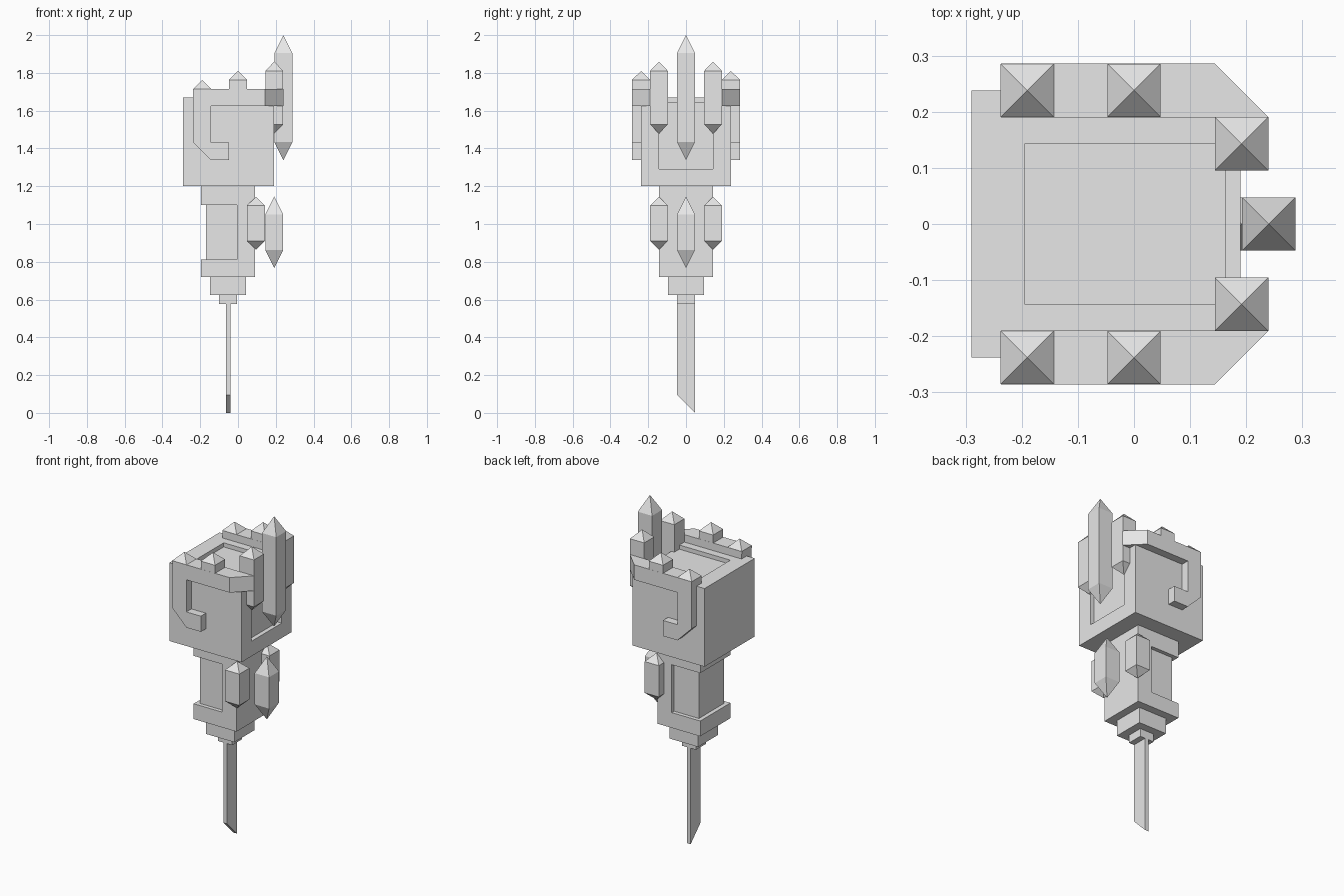
import bpy
import bmesh
from mathutils import Vector

cube = bpy.data.objects.get("Cube")
if cube:
    bpy.data.objects.remove(cube, do_unlink=True)

stone = bpy.data.materials.new("plain grey")
stone.use_nodes = True
GREY = (0.8, 0.8, 0.8, 1.0)
stone.diffuse_color = GREY
stone.node_tree.nodes["Principled BSDF"].inputs["Base Color"].default_value = GREY


def finish(name, bm):
    bmesh.ops.recalc_face_normals(bm, faces=bm.faces[:])
    mesh = bpy.data.meshes.new(name)
    bm.to_mesh(mesh)
    bm.free()
    mesh.materials.append(stone)
    obj = bpy.data.objects.new(name, mesh)
    bpy.context.collection.objects.link(obj)
    return obj


def box(name, x, y, z):
    """Box from three (low, high) ranges."""
    bm = bmesh.new()
    bmesh.ops.create_cube(bm, size=1)
    for v in bm.verts:
        v.co = [r[0] if c < 0 else r[1] for c, r in zip(v.co, (x, y, z))]
    return finish(name, bm)


def prism(points, offset):
    """Bmesh of a flat outline swept along an offset."""
    bm = bmesh.new()
    face = bm.faces.new([bm.verts.new(p) for p in points])
    swept = bmesh.ops.extrude_face_region(bm, geom=[face])
    verts = [g for g in swept["geom"] if isinstance(g, bmesh.types.BMVert)]
    bmesh.ops.translate(bm, vec=offset, verts=verts)
    return bm


def carve(obj, cutters):
    for cutter in cutters:
        mod = obj.modifiers.new("recess", "BOOLEAN")
        mod.operation = "DIFFERENCE"
        mod.solver = "EXACT"
        mod.object = cutter
        bpy.context.view_layer.objects.active = obj
        bpy.ops.object.modifier_apply(modifier=mod.name)
        bpy.data.objects.remove(cutter, do_unlink=True)


def crystal(name, x, y, bottom, top, tip, tail=0.0, r=0.0475):
    """Square column with a pointed top and, if tail is set, a pointed foot."""
    bm = bmesh.new()
    corners = [(-r, -r), (r, -r), (r, r), (-r, r)]
    low, high = [[bm.verts.new((x + a, y + b, z)) for a, b in corners]
                 for z in (bottom, top)]
    peak = bm.verts.new((x, y, top + tip))
    foot = bm.verts.new((x, y, bottom - tail)) if tail else None
    if not foot:
        bm.faces.new(low)
    for i in range(4):
        j = (i + 1) % 4
        bm.faces.new((low[i], low[j], high[j], high[i]))
        bm.faces.new((high[i], high[j], peak))
        if foot:
            bm.faces.new((low[j], low[i], foot))
    return finish(name, bm)


# Head block with a shallow recess running over the top and down the +x face
head = box("head_block", (-0.29, 0.19), (-0.238, 0.238), (1.2, 1.67))
carve(head, [
    box("top_cutter", (-0.195, 0.3), (-0.143, 0.143), (1.645, 1.8)),
    box("side_cutter", (0.164, 0.3), (-0.143, 0.143), (1.29, 1.8)),
])

# Handle with a recess wrapped around three sides
handle = box("handle", (-0.195, 0.09), (-0.143, 0.143), (0.72, 1.2))
SPAN = (0.812, 1.1)
carve(handle, [
    box("back_cutter", (-0.4, -0.17), (-0.3, 0.3), SPAN),
    box("right_cutter", (-0.4, -0.005), (-0.3, -0.12), SPAN),
    box("left_cutter", (-0.4, -0.005), (0.12, 0.3), SPAN),
])

# Stepped collars under the handle
box("upper_collar", (-0.147, 0.042), (-0.095, 0.095), (0.625, 0.72))
box("lower_collar", (-0.1, -0.005), (-0.0475, 0.0475), (0.577, 0.625))

# Thin blade with a slanted tip
BLADE = [(-0.0475, 0.095), (0.0475, 0), (0.0475, 0.577), (-0.0475, 0.577)]
finish("blade", prism([(-0.064, y, z) for y, z in BLADE], (0.024, 0, 0)))

# Hooked side bands, mitred at the +x corner
HOOK = [(-0.237, 1.715), (-0.237, 1.432), (-0.143, 1.338), (-0.047, 1.338),
        (-0.047, 1.432), (-0.143, 1.432), (-0.143, 1.625), (0.24, 1.625),
        (0.24, 1.715)]
for side, s in (("left", 1), ("right", -1)):
    bm = prism([(x, s * 0.19, z) for x, z in HOOK], (0, s * 0.096, 0))
    cut = bmesh.ops.bisect_plane(
        bm, geom=bm.verts[:] + bm.edges[:] + bm.faces[:],
        plane_co=Vector((0.24, s * 0.19, 0)), plane_no=Vector((1, s, 0)),
        dist=1e-5, clear_outer=True)
    bmesh.ops.holes_fill(bm, edges=[e for e in bm.edges if e.is_boundary])
    finish(side + "_hook_band", bm)

    # Paired crystals
    crystal(side + "_rear_point", -0.19, s * 0.238, 1.7, 1.715, 0.047)
    crystal(side + "_middle_point", 0, s * 0.238, 1.7, 1.763, 0.047)
    crystal(side + "_crown_crystal", 0.192, s * 0.143, 1.528, 1.81, 0.05, 0.05)
    crystal(side + "_handle_crystal", 0.095, s * 0.143, 0.91, 1.098, 0.047, 0.047)

# Central crystals
crystal("centre_crown_crystal", 0.24, 0, 1.433, 1.905, 0.095, 0.095)
crystal("centre_handle_crystal", 0.192, 0, 0.862, 1.05, 0.095, 0.095)
